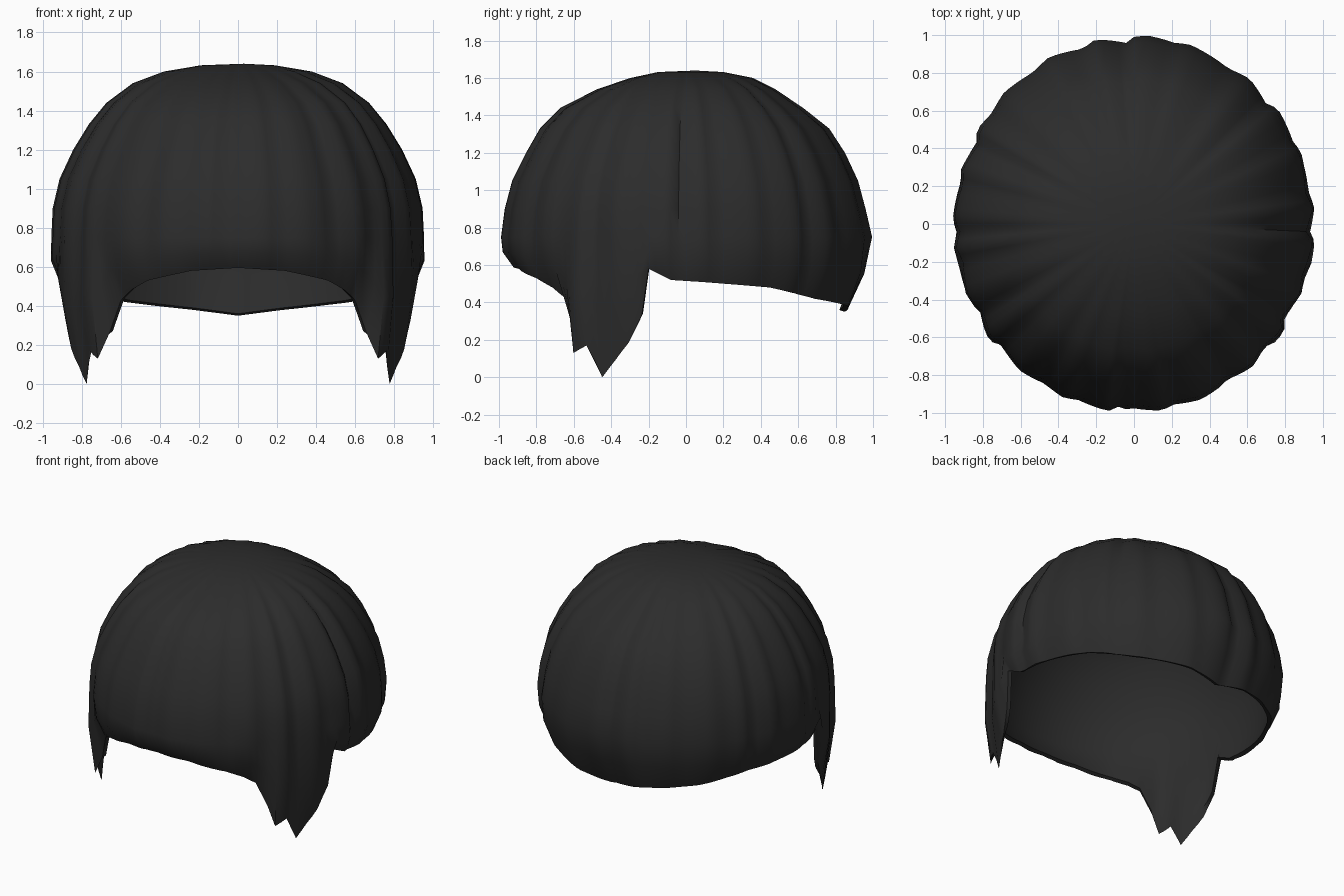
import bpy, bmesh, math, random

if "Cube" in bpy.data.objects:
    bpy.data.objects.remove(bpy.data.objects["Cube"])

random.seed(4)


def lerp_table(table, key, col):
    """Linear lookup in rows sorted by their first value."""
    if key <= table[0][0]:
        return table[0][col]
    for a, b in zip(table, table[1:]):
        if key <= b[0]:
            t = (key - a[0]) / (b[0] - a[0])
            return a[col] + (b[col] - a[col]) * t
    return table[-1][col]


# Dome outline: height, then radius at front, side and back
DOME = [(0.60, 0.95, 0.945, 0.99), (0.75, 1.0, 0.957, 1.0), (0.90, 0.98, 0.95, 0.965),
        (1.05, 0.94, 0.915, 0.925), (1.20, 0.865, 0.845, 0.855), (1.33, 0.79, 0.765, 0.77),
        (1.44, 0.68, 0.675, 0.63), (1.54, 0.48, 0.54, 0.48), (1.60, 0.30, 0.38, 0.36),
        (1.632, 0.15, 0.19, 0.20)]

# Hem: angle from the front, height, radius (mirrored left and right)
HEM = [(0, .595, .93), (15, .58, .93), (30, .53, .93), (37.5, .48, .90), (42.5, .43, .89),
       (47.5, .26, .90), (50, .13, .94), (55, .17, .93), (60, .0, .905), (65, .09, .90),
       (70, .18, .91), (75, .33, .92), (77.5, .58, .93), (85, .52, .91), (95, .51, .91),
       (120, .48, .90), (140, .42, .90), (165, .38, .90), (180, .35, .85)]

COLS = 144
LINING = 0.05   # gap between outer hair and inner lining

# Overlapping strands: soft folds of random widths and depths round the head
ridge = []
while len(ridge) < COLS:
    width = random.choice((4, 5, 6, 7))
    depth = random.uniform(0.015, 0.045)
    peak = random.uniform(0.45, 0.8)
    for i in range(width):
        u = i / width
        rise = u / peak if u < peak else (1 - u) / (1 - peak)
        ridge.append(-depth * (1 - rise))
ridge = ridge[:COLS]


def radius(z, ang):
    c = math.cos(ang)
    main = lerp_table(DOME, z, 1 if c > 0 else 3)
    side = lerp_table(DOME, z, 2)
    return side + (main - side) * c * c


def point(r, z, ang):
    return (r * math.sin(ang), -r * math.cos(ang), z)


bm = bmesh.new()
crown = bm.verts.new((0.03, 0.05, 1.64))
inner_crown = bm.verts.new((0, 0, 1.64 - LINING))
columns, lining = [], []
for i in range(COLS):
    deg = i * 360 / COLS
    ang = math.radians(deg)
    fold = min(deg, 360 - deg)
    hem_z, hem_r = lerp_table(HEM, fold, 1), lerp_table(HEM, fold, 2)
    outer, inner = [], []
    for row in reversed(DOME[1:]):
        z = row[0]
        fade = min(1, (1.64 - z) / 0.15)
        r = radius(z, ang)
        outer.append((r + ridge[i] * fade, z))
        inner.append((max(r - LINING, r * 0.8), z - LINING * max(0, z - 0.75) / 0.89))
    # lower rings run from the widest line down to the hem
    r0 = radius(0.75, ang)
    for t in (0.5, 1.0):
        bulge = 0.025 if t < 1 else 0
        r = r0 + (hem_r - r0) * t + bulge
        outer.append((r + ridge[i] * (1 - 0.7 * t), 0.75 + (hem_z - 0.75) * t))
    # the lining stops above the sideburn tips
    in_z = max(hem_z, 0.22) + 0.01
    inner.append((r0 + (hem_r - r0) * 0.5 - LINING + 0.02, 0.75 + (in_z - 0.75) * 0.5))
    inner.append((hem_r - 0.03, in_z))
    columns.append([bm.verts.new(point(r, z, ang)) for r, z in outer])
    lining.append([bm.verts.new(point(r, z, ang)) for r, z in inner])

for i in range(COLS):
    j = (i + 1) % COLS
    a, b, c, d = columns[i], columns[j], lining[i], lining[j]
    bm.faces.new((crown, a[0], b[0]))
    bm.faces.new((inner_crown, d[0], c[0]))
    for k in range(len(a) - 1):
        bm.faces.new((a[k], a[k + 1], b[k + 1], b[k]))
        bm.faces.new((c[k], d[k], d[k + 1], c[k + 1]))
    # underside of the hem
    bm.faces.new((a[-1], c[-1], d[-1], b[-1]))
bmesh.ops.recalc_face_normals(bm, faces=bm.faces)

mesh = bpy.data.meshes.new("hair")
bm.to_mesh(mesh)
bm.free()
hair = bpy.data.objects.new("hair", mesh)
bpy.context.collection.objects.link(hair)

mat = bpy.data.materials.new("charcoal hair")
mat.diffuse_color = (0.025, 0.025, 0.025, 1)
mat.use_nodes = True
mat.node_tree.nodes["Principled BSDF"].inputs["Base Color"].default_value = mat.diffuse_color
mesh.materials.append(mat)

bpy.context.view_layer.objects.active = hair
hair.select_set(True)
bpy.ops.object.shade_smooth_by_angle(angle=math.radians(50))
